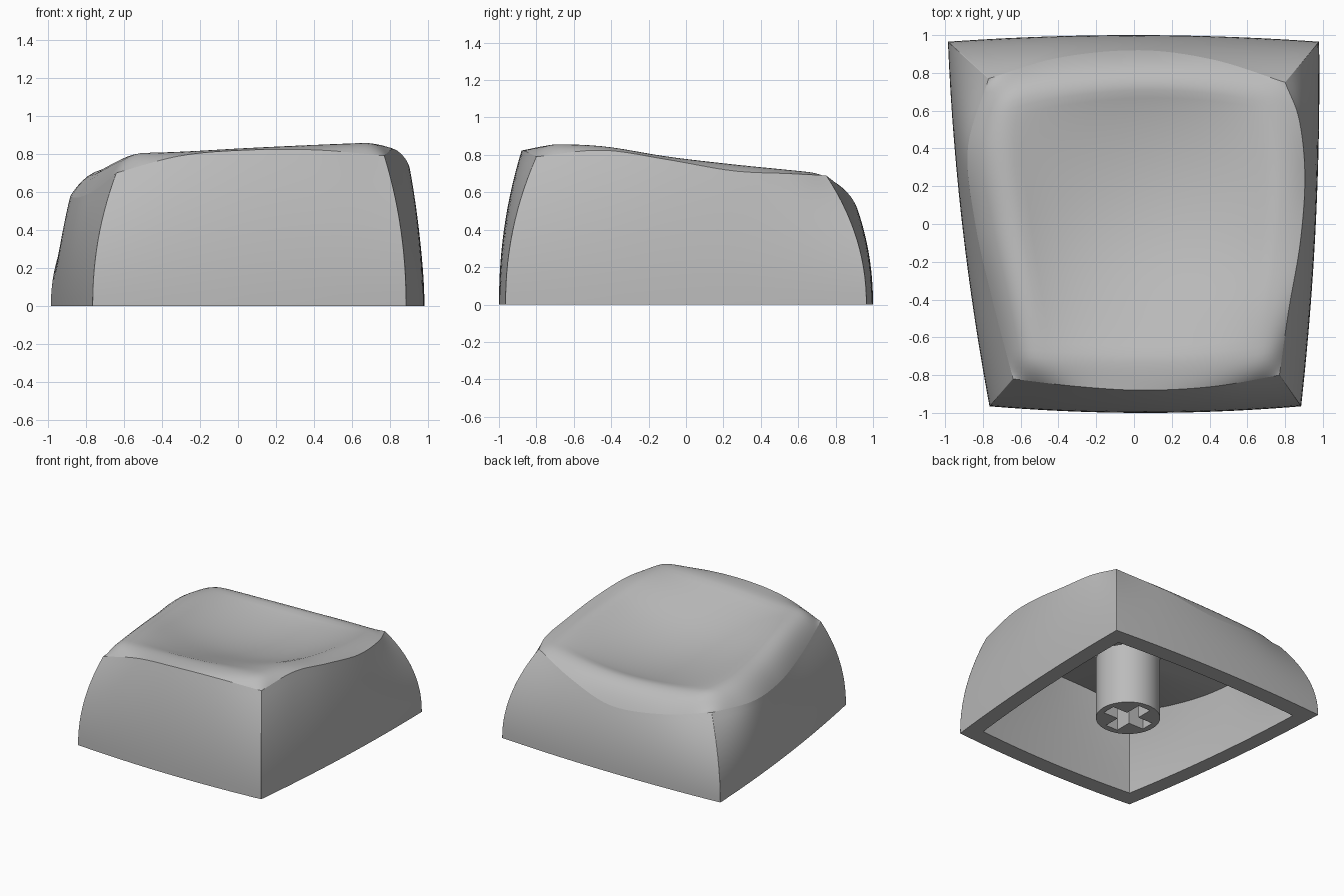
import bpy, bmesh, math
from mathutils import Vector

if "Cube" in bpy.data.objects:
    bpy.data.objects.remove(bpy.data.objects["Cube"], do_unlink=True)

grey = bpy.data.materials.new("warm grey plastic")
grey.use_nodes = True
color = (0.5, 0.5, 0.5, 1)
grey.diffuse_color = color
grey.node_tree.nodes["Principled BSDF"].inputs["Base Color"].default_value = color

N = 40                          # segments per side
COUNT = 4 * N
CENTER = Vector((0.03, 0, 0))
DEPTH = 0.115                   # depth of the finger dish
ROLL = {"left": 0.14, "right": 0.1, "front": 0.09, "back": 0.14}

# Foot corners, counter-clockwise from front left
foot = [(-0.765, -0.965), (0.885, -0.965), (0.98, 0.965), (-0.985, 0.965)]
bulge = [(0, -0.035), (0.03, 0), (0, 0.035), (-0.035, 0)]

# Rim points per side: x, y, rim height, lip crest height
FL, FR = (-0.64, -0.82, 0.70, 0.81), (0.77, -0.80, 0.79, 0.865)
BR, BL = (0.80, 0.75, 0.69, 0.71), (-0.77, 0.77, 0.60, 0.71)
rim = [
    [FL, (-0.3, -0.86, 0.79, 0.82), (0.05, -0.88, 0.82, 0.84), (0.42, -0.86, 0.82, 0.855), FR],
    [FR, (0.82, -0.45, 0.825, 0.855), (0.88, -0.1, 0.775, 0.80), (0.905, 0.25, 0.715, 0.76),
     (0.875, 0.55, 0.70, 0.73), BR],
    [BR, (0.42, 0.87, 0.59, 0.665), (0.03, 0.92, 0.50, 0.645), (-0.4, 0.88, 0.53, 0.66), BL],
    [BL, (-0.88, 0.4, 0.58, 0.735), (-0.84, 0, 0.57, 0.75), (-0.75, -0.4, 0.61, 0.785), FL],
]


def spline(points, t):
    """Catmull-Rom curve through the points."""
    p = [Vector(q) for q in points]
    p = [2 * p[0] - p[1]] + p + [2 * p[-1] - p[-2]]
    f = t * (len(points) - 1)
    i = min(int(f), len(points) - 2)
    f -= i
    a, b, c, d = p[i:i + 4]
    return b + f / 2 * (c - a + f * (2 * a - 5 * b + 4 * c - d + f * (3 * (b - c) + d - a)))


def spaced(n):
    """Side parameter, denser towards the corners."""
    return (1 - math.cos(math.pi * n / N)) / 2


# Matching samples around foot and rim
base, edge = [], []
for side in range(4):
    a, b = Vector(foot[side]), Vector(foot[(side + 1) % 4])
    for n in range(N):
        t = spaced(n)
        base.append((a.lerp(b, t) + Vector(bulge[side]) * 4 * t * (1 - t)).to_3d())
        edge.append(spline(rim[side], t))


def wall(i, s):
    """Point on the curved side wall, s from foot to rim."""
    p = base[i].lerp(edge[i].to_3d(), s ** 2.1)
    p.z = edge[i].z * s
    return p


def border(i, j):
    """Index around the rim of a grid border point, or None inside."""
    if j == 0:
        return i
    if i == N:
        return N + j
    if j == N:
        return 3 * N - i
    if i == 0:
        return 4 * N - j
    return None


def lip(t, width):
    """Rounded rise from the rim to the lip crest."""
    return 1 - (1 - min(1, t / width)) ** 2.4


def hollow(t, low, high):
    """Parabola between the lip crests on both sides."""
    x = min(1, max(0, (t - low) / (1 - low - high)))
    return 4 * x * (1 - x)


def top(i, j):
    """Point on the rolled lip and dish, blended between the four rim curves."""
    u, v = spaced(i), spaced(j)
    front, back = edge[i], edge[3 * N - i]
    left, right = edge[(4 * N - j) % COUNT], edge[N + j]
    p = front.lerp(back, v) + left.lerp(right, u)
    p -= edge[0].lerp(edge[N], u).lerp(edge[3 * N].lerp(edge[2 * N], u), v)
    rise = (lip(u, ROLL["left"]) * lip(1 - u, ROLL["right"])
            * lip(v, ROLL["front"]) * lip(1 - v, ROLL["back"]))
    dip = hollow(u, ROLL["left"], ROLL["right"]) * hollow(v, ROLL["front"], ROLL["back"])
    return Vector((p.x, p.y, p.z + (p.w - p.z) * rise - DEPTH * dip))


def inner(i, s):
    """Point on the cavity wall, which follows the rim height."""
    p = CENTER + (wall(i, s * 0.9) - CENTER) * 0.865
    p.z = (0.06 + 0.8 * edge[i].z) * s
    return p


def ceiling(i, k):
    """Point under the dish, k from centre to cavity wall."""
    return Vector((CENTER.x, CENTER.y, 0.52)).lerp(inner(i, 1), k)


# Cap shell: cavity ceiling, cavity wall, foot, outer wall
bm = bmesh.new()


def ring(func, value):
    return [bm.verts.new(func(i, value)) for i in range(COUNT)]


roof = [ring(ceiling, n / 5) for n in range(1, 5)]
cavity = [ring(inner, 1 - n / 8) for n in range(9)]
outer = [ring(wall, n / 14) for n in range(15)]
rings = roof + cavity + outer
for low, high in zip(rings, rings[1:]):
    for i in range(COUNT):
        j = (i + 1) % COUNT
        bm.faces.new((low[i], low[j], high[j], high[i]))
hub = bm.verts.new(ceiling(0, 0))
for i in range(COUNT):
    bm.faces.new((roof[0][i], roof[0][(i + 1) % COUNT], hub))

# Lip and dish as one patch sharing the rim
grid = {}
for i in range(N + 1):
    for j in range(N + 1):
        k = border(i, j)
        grid[i, j] = bm.verts.new(top(i, j)) if k is None else outer[-1][k % COUNT]
for i in range(N):
    for j in range(N):
        bm.faces.new((grid[i, j], grid[i + 1, j], grid[i + 1, j + 1], grid[i, j + 1]))

# Crease the rim, foot and ceiling
for f in bm.faces:
    f.smooth = True
for loop in (cavity[0], cavity[-1], outer[0], outer[-1]):
    for i in range(COUNT):
        bm.edges.get((loop[i], loop[(i + 1) % COUNT])).smooth = False
bmesh.ops.recalc_face_normals(bm, faces=bm.faces)
mesh = bpy.data.meshes.new("cap_shell")
bm.to_mesh(mesh)
bm.free()
mesh.materials.append(grey)
bpy.context.collection.objects.link(bpy.data.objects.new("cap_shell", mesh))

# Stem under the cap with a cross-shaped socket
STEM = Vector((0.05, -0.01, 0))
bpy.ops.mesh.primitive_cylinder_add(vertices=48, radius=0.24, depth=0.5,
                                    location=STEM + Vector((0, 0, 0.27)))
stem = bpy.context.object
stem.name = "stem"
stem.data.materials.append(grey)
for size in ((0.38, 0.11, 0.6), (0.11, 0.38, 0.6)):
    bpy.ops.mesh.primitive_cube_add(size=1, location=STEM + Vector((0, 0, 0.08)))
    cutter = bpy.context.object
    cutter.scale = size
    cutter.hide_render = True
    cutter.data.materials.append(grey)
    bpy.context.view_layer.objects.active = stem
    cut = stem.modifiers.new("socket", 'BOOLEAN')
    cut.operation = 'DIFFERENCE'
    cut.object = cutter
    bpy.ops.object.modifier_apply(modifier=cut.name)
    bpy.data.objects.remove(cutter, do_unlink=True)
bpy.ops.object.select_all(action='DESELECT')
stem.select_set(True)
bpy.context.view_layer.objects.active = stem
bpy.ops.object.shade_smooth_by_angle(angle=math.radians(30))
